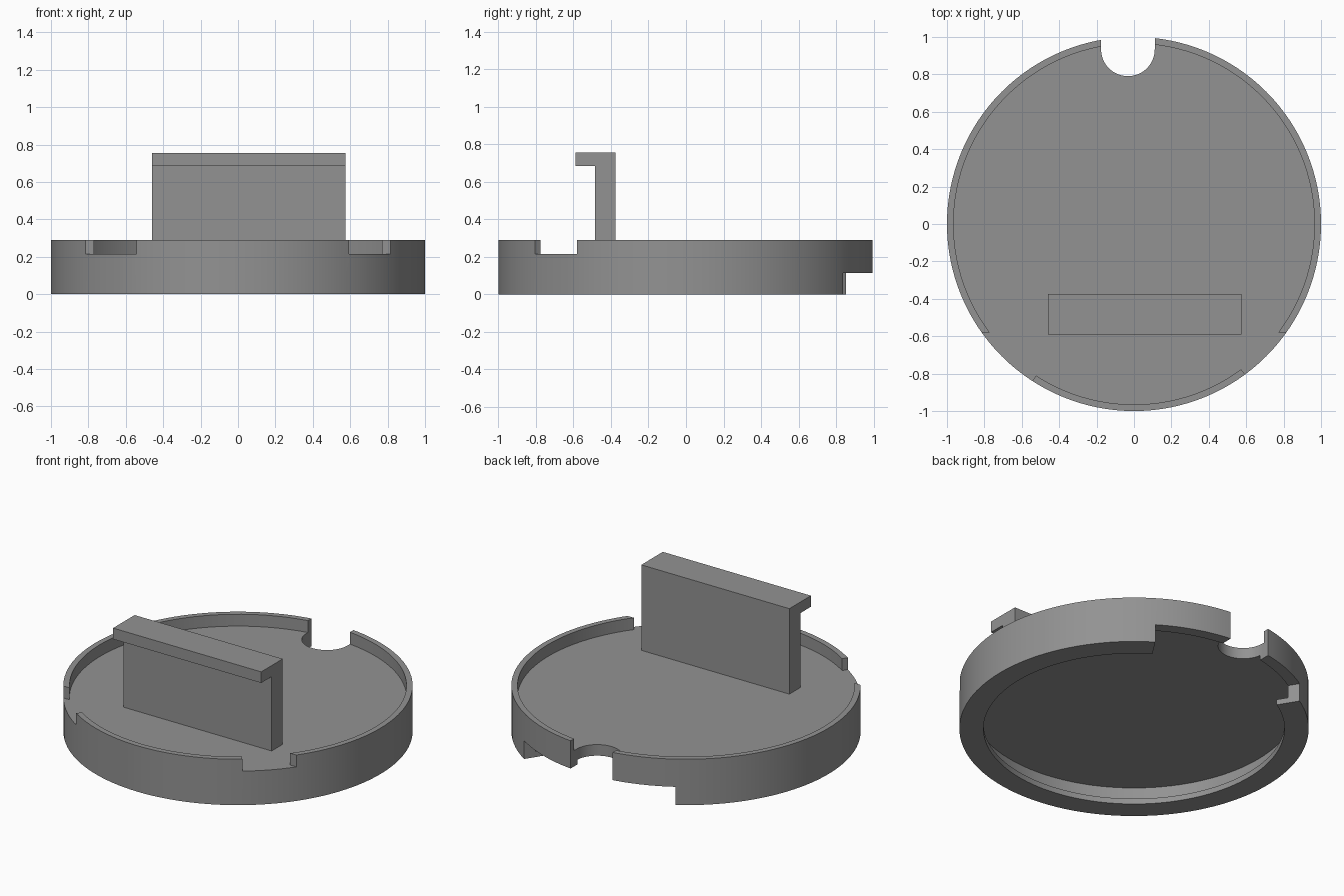
import bpy, bmesh, math

if "Cube" in bpy.data.objects:
    bpy.data.objects.remove(bpy.data.objects["Cube"])

grey = bpy.data.materials.new("plain grey")
grey.diffuse_color = (0.29, 0.29, 0.29, 1)
grey.use_nodes = True
grey.node_tree.nodes["Principled BSDF"].inputs["Base Color"].default_value = grey.diffuse_color


def make_object(name, bm):
    bmesh.ops.recalc_face_normals(bm, faces=bm.faces)
    mesh = bpy.data.meshes.new(name)
    bm.to_mesh(mesh)
    bm.free()
    obj = bpy.data.objects.new(name, mesh)
    bpy.context.collection.objects.link(obj)
    mesh.materials.append(grey)
    return obj


def extruded(name, outline, offset):
    """Closed 3D outline swept along an offset."""
    bm = bmesh.new()
    face = bm.faces.new([bm.verts.new(p) for p in outline])
    res = bmesh.ops.extrude_face_region(bm, geom=[face])
    verts = [v for v in res["geom"] if isinstance(v, bmesh.types.BMVert)]
    bmesh.ops.translate(bm, verts=verts, vec=offset)
    return make_object(name, bm)


def prism(name, points, z0, z1):
    return extruded(name, [(x, y, z0) for x, y in points], (0, 0, z1 - z0))


def polar(r, degrees):
    a = math.radians(degrees)
    return (r * math.cos(a), r * math.sin(a))


# Round lid: raised rim on top, recess with an inward lip underneath
profile = [(0, .145), (.93, .145), (.93, .035), (.862, .035), (.862, 0),
           (1, 0), (1, .29), (.965, .29), (.965, .215), (0, .215)]
bm = bmesh.new()
verts = [bm.verts.new((r, 0, z)) for r, z in profile]
edges = [bm.edges.new(pair) for pair in zip(verts, verts[1:])]
bmesh.ops.spin(bm, geom=verts + edges, cent=(0, 0, 0), axis=(0, 0, 1),
               angle=math.tau, steps=128, use_duplicate=False)
bmesh.ops.remove_doubles(bm, verts=bm.verts, dist=1e-4)
lid = make_object("lid", bm)

# Cutters: cable slot, lower skirt gap, two rim notches
slot = [(-.0325 + .1435 * math.cos(a), .934 + .1435 * math.sin(a))
        for a in (math.pi + math.pi * i / 32 for i in range(33))]
slot += [(.111, 1.2), (-.176, 1.2)]
gap_angles = [57 + 64.5 * i / 16 for i in range(17)]
gap = [polar(1.2, a) for a in gap_angles] + [polar(.8, a) for a in reversed(gap_angles)]
left = [(-1.2, -.58), (-.7, -.58), polar(.9, 237.1), polar(1.3, 237.1)]
right = [(1.2, -.58), (.7, -.58), polar(.9, 306.4), polar(1.3, 306.4)]
cutters = [prism("slot_cutter", slot, -.2, .6),
           prism("skirt_gap_cutter", gap, -.2, .115),
           prism("left_notch_cutter", left, .215, .6),
           prism("right_notch_cutter", right, .215, .6)]
for cutter in cutters:
    mod = lid.modifiers.new(cutter.name, "BOOLEAN")
    mod.operation = "DIFFERENCE"
    mod.solver = "EXACT"
    mod.object = cutter

# Apply the cuts and drop the cutters
bpy.context.view_layer.update()
cut_mesh = bpy.data.meshes.new_from_object(
    lid.evaluated_get(bpy.context.evaluated_depsgraph_get()))
lid.modifiers.clear()
lid.data = cut_mesh
for cutter in cutters:
    bpy.data.objects.remove(cutter)

# Smooth round walls, keep sharp edges
bpy.context.view_layer.objects.active = lid
lid.select_set(True)
bpy.ops.object.shade_smooth_by_angle(angle=math.radians(30))

# Upright hook with a forward flange
hook_section = [(-.375, .21), (-.375, .755), (-.59, .755),
                (-.59, .685), (-.485, .685), (-.485, .21)]
extruded("hook", [(-.46, y, z) for y, z in hook_section], (1.035, 0, 0))
